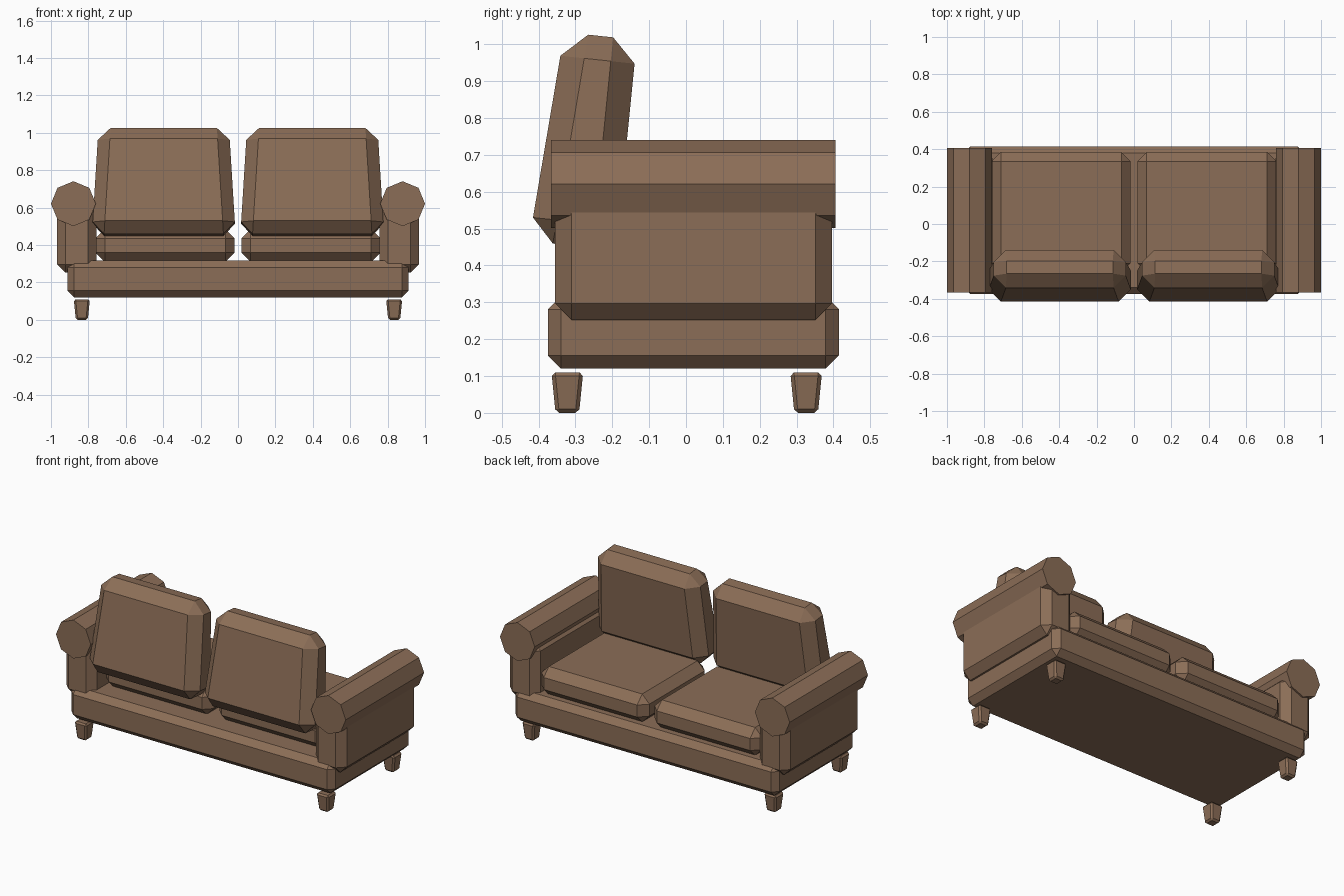
import bpy, bmesh, math
from mathutils import Matrix

if "Cube" in bpy.data.objects:
    bpy.data.objects.remove(bpy.data.objects["Cube"], do_unlink=True)

BROWN = (0.26, 0.155, 0.095, 1)
mat = bpy.data.materials.new("brown_fabric")
mat.use_nodes = True
mat.diffuse_color = BROWN
bsdf = next(n for n in mat.node_tree.nodes if n.type == 'BSDF_PRINCIPLED')
bsdf.inputs["Base Color"].default_value = BROWN


def finish(name, bm):
    bmesh.ops.recalc_face_normals(bm, faces=bm.faces)
    mesh = bpy.data.meshes.new(name)
    bm.to_mesh(mesh)
    bm.free()
    mesh.materials.append(mat)
    ob = bpy.data.objects.new(name, mesh)
    bpy.context.collection.objects.link(ob)
    return ob


def block(name, profile, cx, half_bottom, half_top, bevel):
    """Chamfered block from a side profile of (y, z) corners: two bottom, two top."""
    bm = bmesh.new()
    rings = []
    for side in (-1, 1):
        halves = (half_bottom, half_bottom, half_top, half_top)
        rings.append([bm.verts.new((cx + side * h, y, z))
                      for h, (y, z) in zip(halves, profile)])
    a, b = rings
    bm.faces.new(a)
    bm.faces.new(b)
    for i in range(4):
        j = (i + 1) % 4
        bm.faces.new((a[i], a[j], b[j], b[i]))
    bmesh.ops.recalc_face_normals(bm, faces=bm.faces)
    bmesh.ops.bevel(bm, geom=bm.edges[:], offset=bevel, segments=1,
                    affect='EDGES', clamp_overlap=True)
    return finish(name, bm)


def box(name, x0, x1, y0, y1, z0, z1, bevel):
    h = (x1 - x0) / 2
    return block(name, [(y0, z0), (y1, z0), (y1, z1), (y0, z1)],
                 (x0 + x1) / 2, h, h, bevel)


# Base frame
box("base", -0.912, 0.912, -0.375, 0.415, 0.12, 0.317, 0.036)

for label, s in (("right", -1), ("left", 1)):
    # Arm panel
    xs = sorted((s * 0.757, s * 0.968))
    box(label + "_arm", *xs, -0.355, 0.396, 0.252, 0.62, 0.045)

    # Octagonal arm roll
    bm = bmesh.new()
    bmesh.ops.create_cone(bm, cap_ends=True, segments=8, radius1=0.12,
                          radius2=0.12, depth=0.772)
    bm.transform(Matrix.Translation((s * 0.88, 0.02, 0.621))
                 @ Matrix.Rotation(math.pi / 2, 4, 'X'))
    finish(label + "_arm_roll", bm)

    # Seat cushion
    xs = sorted((s * 0.018, s * 0.762))
    box(label + "_seat_cushion", *xs, -0.26, 0.385, 0.31, 0.485, 0.05)

    # Leaning, tapered back cushion
    block(label + "_back_cushion",
          [(-0.426, 0.466), (-0.19, 0.442), (-0.133, 1.012), (-0.33, 1.033)],
          s * 0.397, 0.384, 0.349, 0.065)

    # Tapered legs
    for end, y in (("back", -0.322), ("front", 0.326)):
        block(f"{label}_{end}_leg",
              [(y - 0.032, 0), (y + 0.032, 0), (y + 0.043, 0.11), (y - 0.043, 0.11)],
              s * 0.835, 0.032, 0.043, 0.01)
